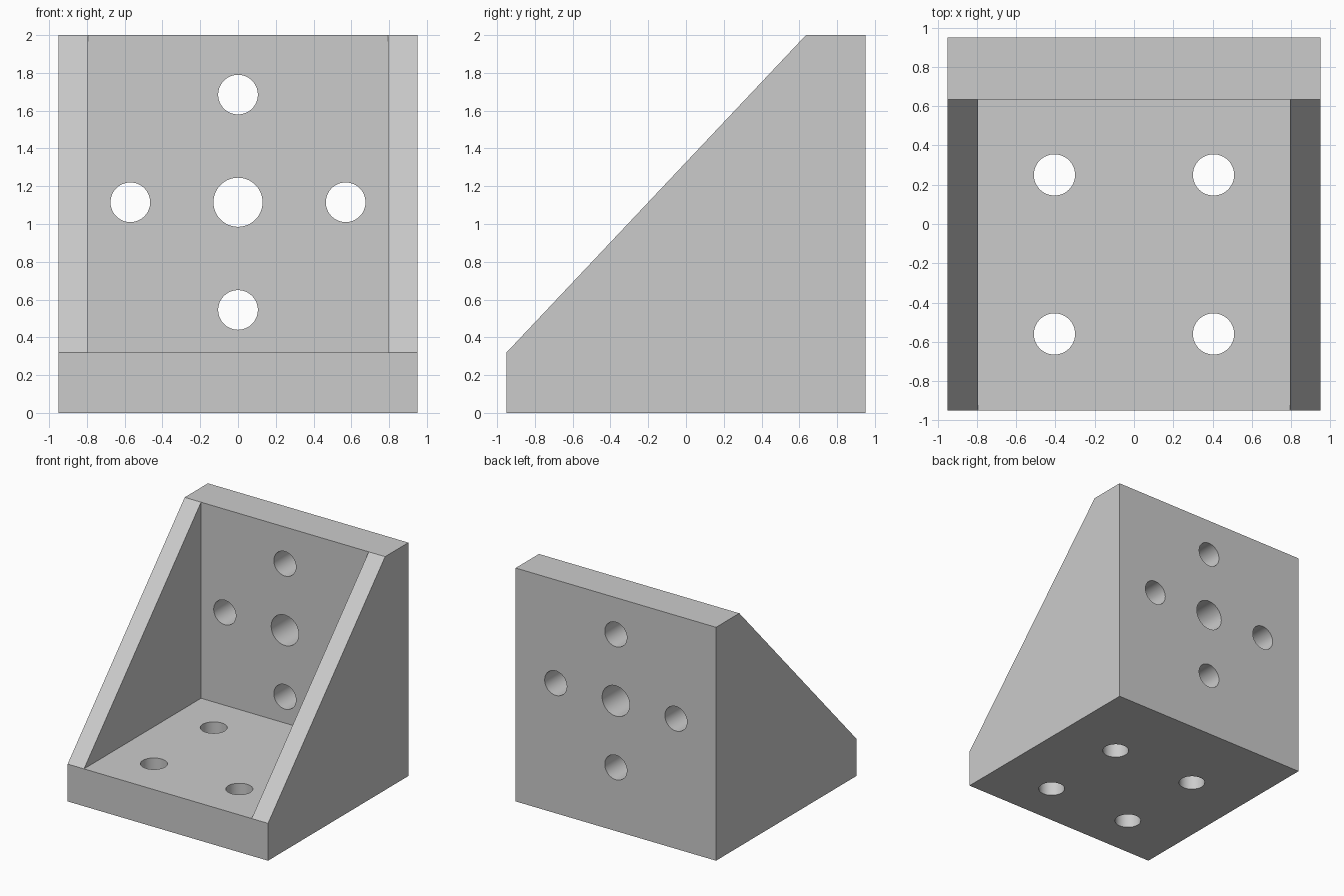
import bpy, bmesh
from math import pi, radians
from mathutils import Matrix

if "Cube" in bpy.data.objects:
    bpy.data.objects.remove(bpy.data.objects["Cube"], do_unlink=True)

HALF, INNER, FLOOR, BACK, TOP = 0.95, 0.795, 0.32, 0.635, 2.0

grey = bpy.data.materials.new("plain grey")
grey.use_nodes = True
colour = (0.6, 0.6, 0.6, 1)
grey.diffuse_color = colour
grey.node_tree.nodes["Principled BSDF"].inputs["Base Color"].default_value = colour


def finish(name, bm):
    bmesh.ops.recalc_face_normals(bm, faces=bm.faces)
    mesh = bpy.data.meshes.new(name)
    bm.to_mesh(mesh)
    bm.free()
    mesh.materials.append(grey)
    ob = bpy.data.objects.new(name, mesh)
    bpy.context.collection.objects.link(ob)
    return ob


def prism(name, profile, half_width):
    """Extrude a (y, z) side profile across x."""
    bm = bmesh.new()
    face = bm.faces.new([bm.verts.new((-half_width, y, z)) for y, z in profile])
    side = bmesh.ops.extrude_face_region(bm, geom=[face])["geom"]
    bmesh.ops.translate(bm, vec=(2 * half_width, 0, 0),
                        verts=[v for v in side if isinstance(v, bmesh.types.BMVert)])
    return finish(name, bm)


def drill(name, holes):
    """Cylinders for (location, radius, rotation about x)."""
    bm = bmesh.new()
    for place, radius, turn in holes:
        bmesh.ops.create_cone(bm, cap_ends=True, segments=64, radius1=radius, radius2=radius,
                              depth=0.5, matrix=Matrix.Translation(place) @ Matrix.Rotation(turn, 4, "X"))
    return finish(name, bm)


# Solid wedge with a blunt toe and a flat top
bracket = prism("angle_bracket", [(-HALF, 0), (HALF, 0), (HALF, TOP), (BACK, TOP), (-HALF, FLOOR)], HALF)

# Open pocket between the two side gussets
pocket = prism("pocket_cutter", [(-1.2, FLOOR), (BACK, FLOOR), (BACK, 2.3), (-1.2, 2.3)], INNER)

# Cross of bolt holes in the back plate, with a larger centre hole
mid_z, reach, bolt = 1.115, 0.57, 0.105
back_holes = [((0, 0.79, mid_z), 0.13, pi / 2)]
for dx, dz in ((reach, 0), (-reach, 0), (0, reach), (0, -reach)):
    back_holes.append(((dx, 0.79, mid_z + dz), bolt, pi / 2))

# Square of bolt holes in the base plate
base_holes = [((x, y, 0.16), bolt, 0) for x in (-0.405, 0.405) for y in (-0.56, 0.25)]
drills = drill("hole_cutter", back_holes + base_holes)

# Cut, bake the result and discard the cutters
for cutter in (pocket, drills):
    mod = bracket.modifiers.new(cutter.name, "BOOLEAN")
    mod.operation, mod.solver, mod.object = "DIFFERENCE", "EXACT", cutter
bpy.context.view_layer.update()
cut = bpy.data.meshes.new_from_object(bracket.evaluated_get(bpy.context.evaluated_depsgraph_get()))
bracket.modifiers.clear()
bracket.data = cut
for cutter in (pocket, drills):
    bpy.data.objects.remove(cutter, do_unlink=True)

# Smooth hole walls, sharp plate edges
bpy.ops.object.select_all(action="DESELECT")
bracket.select_set(True)
bpy.context.view_layer.objects.active = bracket
bpy.ops.object.shade_smooth_by_angle(angle=radians(30))
